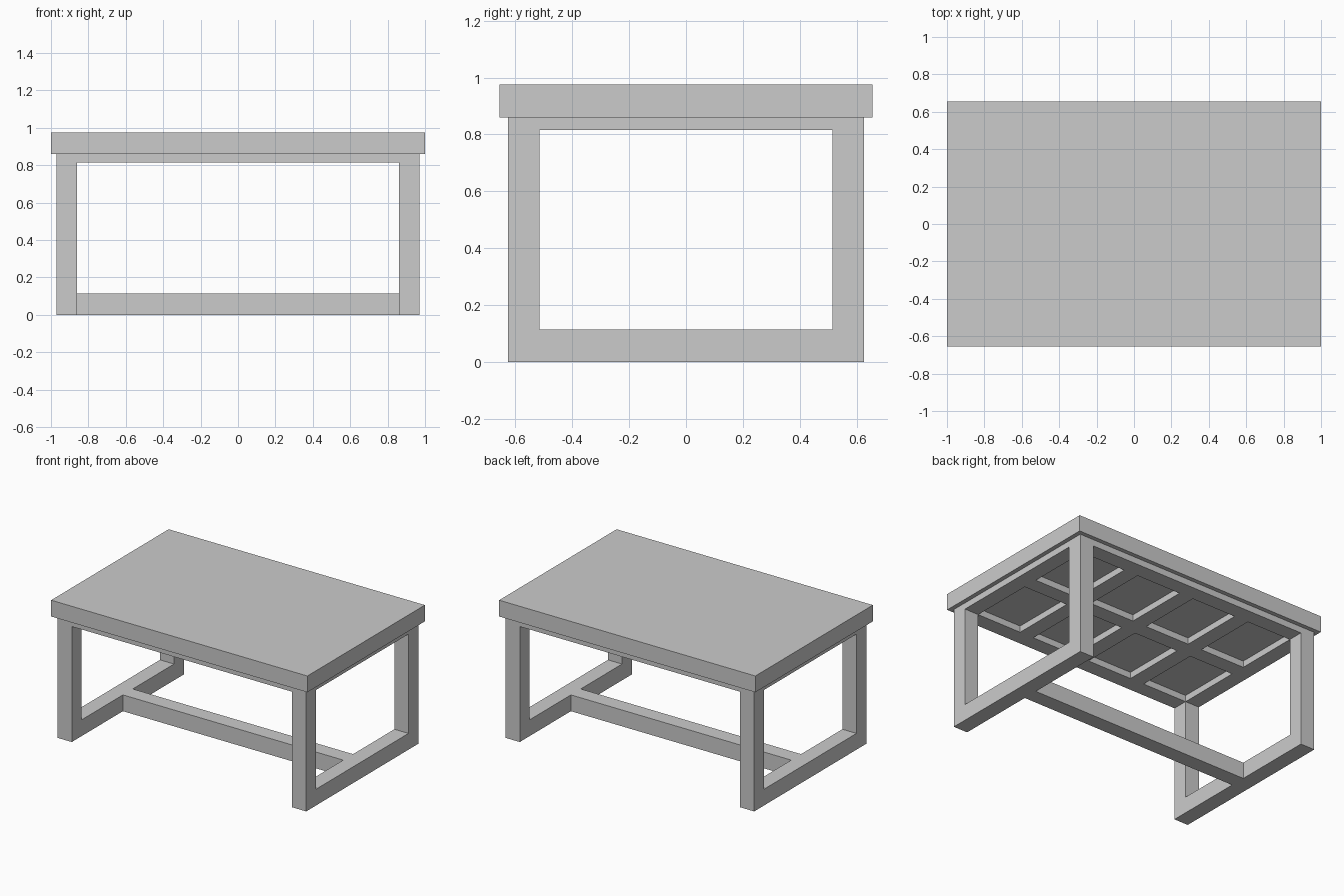
import bpy
import bmesh

if "Cube" in bpy.data.objects:
    bpy.data.objects.remove(bpy.data.objects["Cube"])

BEAM = 0.11                      # width of every beam
X_OUT, Y_OUT = 0.97, 0.625       # outer faces of the base
X_IN, Y_IN = X_OUT - BEAM, Y_OUT - BEAM
Z_LOW, Z_RAIL, Z_TOP = 0.115, 0.815, 0.86


def add_object(name, bm):
    bmesh.ops.recalc_face_normals(bm, faces=bm.faces)
    mesh = bpy.data.meshes.new(name)
    bm.to_mesh(mesh)
    bm.free()
    obj = bpy.data.objects.new(name, mesh)
    bpy.context.collection.objects.link(obj)
    return obj


def box(name, xs, ys, zs):
    bm = bmesh.new()
    bmesh.ops.create_cube(bm, size=1)
    for v in bm.verts:
        v.co = [(a + b) / 2 + c * (b - a) for (a, b), c in zip((xs, ys, zs), v.co)]
    return add_object(name, bm)


def end_frame(name, x0, x1):
    """Closed rectangular ring in the yz plane, thickened along x."""
    outer = [(-Y_OUT, 0), (Y_OUT, 0), (Y_OUT, Z_TOP), (-Y_OUT, Z_TOP)]
    inner = [(-Y_IN, Z_LOW), (Y_IN, Z_LOW), (Y_IN, Z_RAIL), (-Y_IN, Z_RAIL)]
    bm = bmesh.new()
    o0, i0, o1, i1 = [[bm.verts.new((x, y, z)) for y, z in loop]
                      for x in (x0, x1) for loop in (outer, inner)]
    for k in range(4):
        n = (k + 1) % 4
        for a, b in ((o0, i0), (i0, i1), (i1, o1), (o1, o0)):
            bm.faces.new((a[k], a[n], b[n], b[k]))
    return add_object(name, bm)


# Table top
box("table_top", (-1, 1), (-0.655, 0.655), (Z_TOP, 0.975))

# Leg frames at both ends, joined by a floor-level stretcher
end_frame("left_leg_frame", -X_OUT, -X_IN)
end_frame("right_leg_frame", X_IN, X_OUT)
box("stretcher", (-X_IN, X_IN), (-BEAM / 2, BEAM / 2), (0, Z_LOW))

# Long rails under the top
rail_z = (Z_RAIL, Z_TOP)
box("front_rail", (-X_IN, X_IN), (-Y_OUT, -Y_IN), rail_z)
box("back_rail", (-X_IN, X_IN), (Y_IN, Y_OUT), rail_z)

# Lattice under the top: three cross bars and a middle bar in four pieces
bay = (2 * X_IN - 3 * BEAM) / 4
for i in range(4):
    x = -X_IN + i * (bay + BEAM)
    box(f"middle_bar_{i + 1}", (x, x + bay), (-BEAM / 2, BEAM / 2), rail_z)
    if i < 3:
        box(f"cross_bar_{i + 1}", (x + bay, x + bay + BEAM), (-Y_IN, Y_IN), rail_z)
